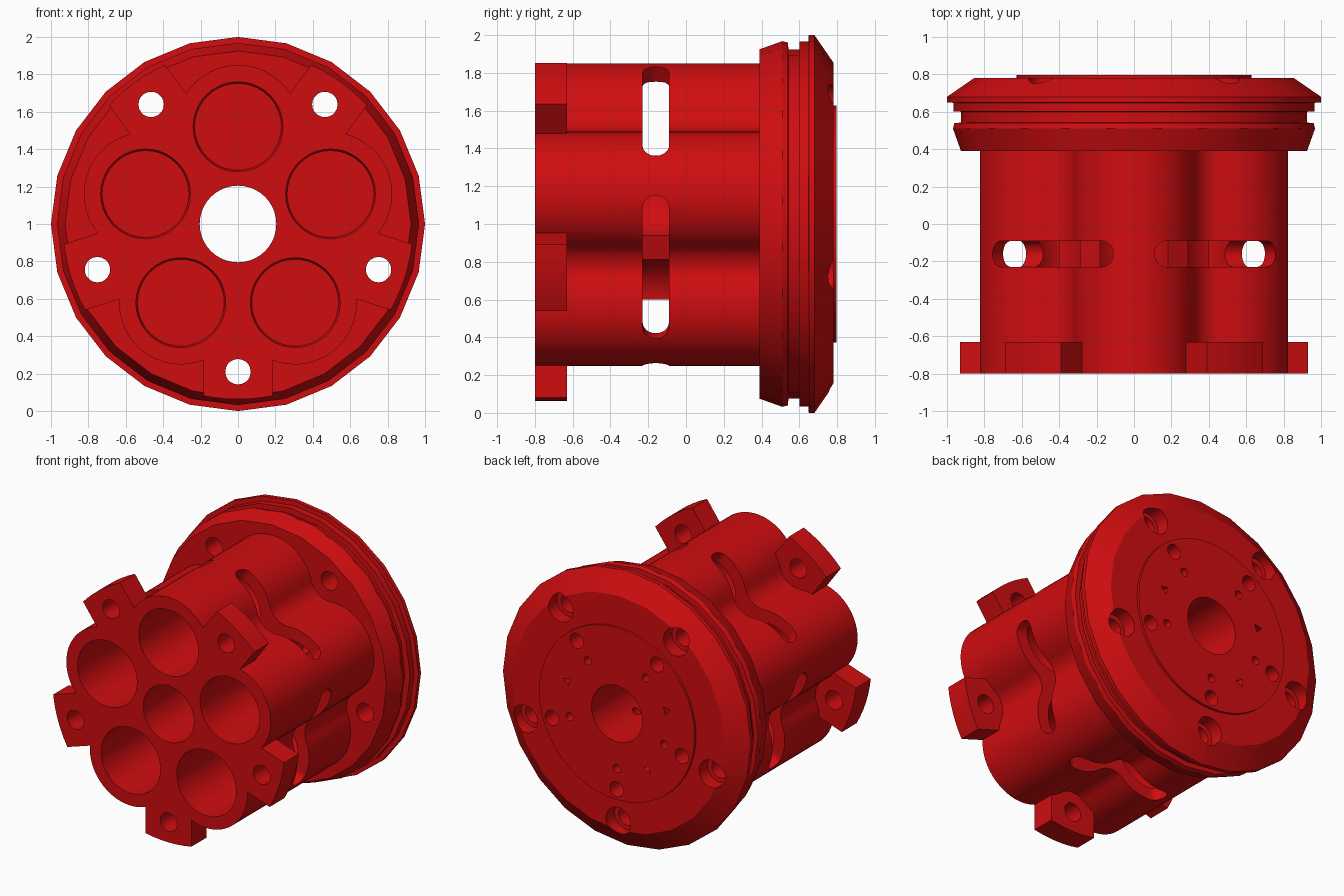
import bpy, bmesh, math
from math import sin, cos, pi, radians

if "Cube" in bpy.data.objects:
    bpy.data.objects.remove(bpy.data.objects["Cube"])

red = bpy.data.materials.new("red_metal")
red.diffuse_color = (0.63, 0.004, 0.005, 1)
red.use_nodes = True
red.node_tree.nodes["Principled BSDF"].inputs["Base Color"].default_value = red.diffuse_color

LUGS = [radians(-90 + 72 * k) for k in range(5)]    # valley directions
LOBES = [radians(90 + 72 * k) for k in range(5)]    # lobe directions
CX, CZ = 0.0, 1.0                                   # main axis runs along y


def loft(name, rings):
    """Closed solid from a list of equally long point rings."""
    bm = bmesh.new()
    vs = [[bm.verts.new(p) for p in ring] for ring in rings]
    n = len(vs[0])
    for a, b in zip(vs, vs[1:]):
        for i in range(n):
            bm.faces.new((a[i], a[(i + 1) % n], b[(i + 1) % n], b[i]))
    bm.faces.new(vs[0])
    bm.faces.new(vs[-1])
    bmesh.ops.recalc_face_normals(bm, faces=bm.faces)
    me = bpy.data.meshes.new(name)
    bm.to_mesh(me)
    bm.free()
    me.materials.append(red)
    ob = bpy.data.objects.new(name, me)
    bpy.context.collection.objects.link(ob)
    return ob


def circle(r, n, x=0.0, z=0.0, start=0.0):
    return [(x + r * cos(start + 2 * pi * i / n), z + r * sin(start + 2 * pi * i / n))
            for i in range(n)]


def prism(name, pts, y0, y1):
    return loft(name, [[(CX + x, y, CZ + z) for x, z in pts] for y in (y0, y1)])


def lathe(name, profile, n, x=0.0, z=0.0):
    return loft(name, [[(CX + px, y, CZ + pz) for px, pz in circle(r, n, x, z)]
                       for y, r in profile])


def radial(name, pts, a, d0, d1):
    """Extrude (tangent, y) points outward along direction a."""
    return loft(name, [[(CX + d * cos(a) - t * sin(a), y, CZ + d * sin(a) + t * cos(a))
                        for t, y in pts] for d in (d0, d1)])


def polar(r, a):
    return r * cos(a), r * sin(a)


# Five-lobed barrel outline: convex lobe arcs joined by concave valley arcs
LOBE_C, LOBE_R, VAL_C = 0.52, 0.33, 0.79
dx, dz = VAL_C * cos(pi / 5) - LOBE_C, VAL_C * sin(pi / 5)
sweep = math.atan2(dz, dx)
VAL_R = math.hypot(dx, dz) - LOBE_R
outline = []
for a in LOBES:
    c = polar(LOBE_C, a)
    for i in range(25):
        b = a - sweep + 2 * sweep * i / 24
        outline.append((c[0] + LOBE_R * cos(b), c[1] + LOBE_R * sin(b)))
    v = a + pi / 5
    c = polar(VAL_C, v)
    half = sweep - pi / 5
    for i in range(1, 12):
        b = v + pi + half - 2 * half * i / 12
        outline.append((c[0] + VAL_R * cos(b), c[1] + VAL_R * sin(b)))
barrel = prism("barrel_housing", outline, -0.8, 0.45)

# Rear flange with ring groove, bevelled rim and raised centre disc
flange = lathe("flange", [(0.39, 0.925), (0.51, 0.968), (0.54, 0.96), (0.542, 0.925),
                          (0.6, 0.925), (0.602, 0.966), (0.648, 0.966), (0.65, 1.0),
                          (0.68, 1.0), (0.78, 0.855)], 24)
disc = lathe("disc", [(0.7, 0.628), (0.797, 0.628)], 48)
adds = [flange, disc]

# Mounting lugs with curved outer ends
for a in LUGS:
    w, r = 0.185, 0.937
    half = math.asin(w / r)
    pts = [(0.63 * cos(a) + s * sin(a), 0.63 * sin(a) - s * cos(a)) for s in (-w, w)]
    pts += [polar(r, a - half + 2 * half * i / 6) for i in range(7)]
    adds.append(prism("lug", pts, -0.8, -0.63))

# Holes: centre bore, lobe bores, bolt holes, windows and small ports
cuts = [lathe("centre_bore", [(-1, 0.205), (1, 0.205)], 40)]
stadium = [((0.33 if i < 13 else -0.33) + 0.07 * cos(-pi / 2 + pi * (i if i < 13 else i - 1) / 12),
            -0.16 + 0.07 * sin(-pi / 2 + pi * (i if i < 13 else i - 1) / 12)) for i in range(26)]
for a in LOBES:
    x, z = polar(LOBE_C, a)
    cuts.append(lathe("lobe_bore", [(-0.9, 0.24), (0.47, 0.24), (0.5, 0.232)], 40, x, z))
    cuts.append(radial("feed_port", circle(0.03, 12, 0, 0.4), a, 0.1, 0.4))
for a in LUGS:
    x, z = polar(0.79, a)
    cuts.append(lathe("bolt_hole", [(-0.9, 0.068), (0.68, 0.068), (0.681, 0.1), (0.9, 0.1)],
                      20, x, z))
    cuts.append(radial("side_window", stadium, a, 0.4, 1.1))
    for r, rad in ((0.55, 0.055), (0.4, 0.03)):
        x, z = polar(r, a)
        cuts.append(lathe("disc_hole", [(0.66, rad), (0.9, rad)], 14, x, z))
for deg in (18, 162, 234):
    x, z = polar(0.42, radians(deg))
    cuts.append(prism("key_hole", circle(0.035, 3, x, z, radians(deg)), 0.68, 0.9))

# Combine everything into one machined solid
for ob, op in [(o, 'UNION') for o in adds] + [(o, 'DIFFERENCE') for o in cuts]:
    m = barrel.modifiers.new(ob.name, 'BOOLEAN')
    m.object, m.operation, m.solver = ob, op, 'EXACT'
    ob.hide_render = True
bpy.context.view_layer.update()
mesh = bpy.data.meshes.new_from_object(
    barrel.evaluated_get(bpy.context.evaluated_depsgraph_get()))
barrel.modifiers.clear()
barrel.data = mesh
for ob in adds + cuts:
    bpy.data.objects.remove(ob)
mesh.materials.clear()
mesh.materials.append(red)
for p in mesh.polygons:
    p.material_index = 0

bpy.context.view_layer.objects.active = barrel
barrel.select_set(True)
bpy.ops.object.shade_smooth_by_angle(angle=radians(28))
